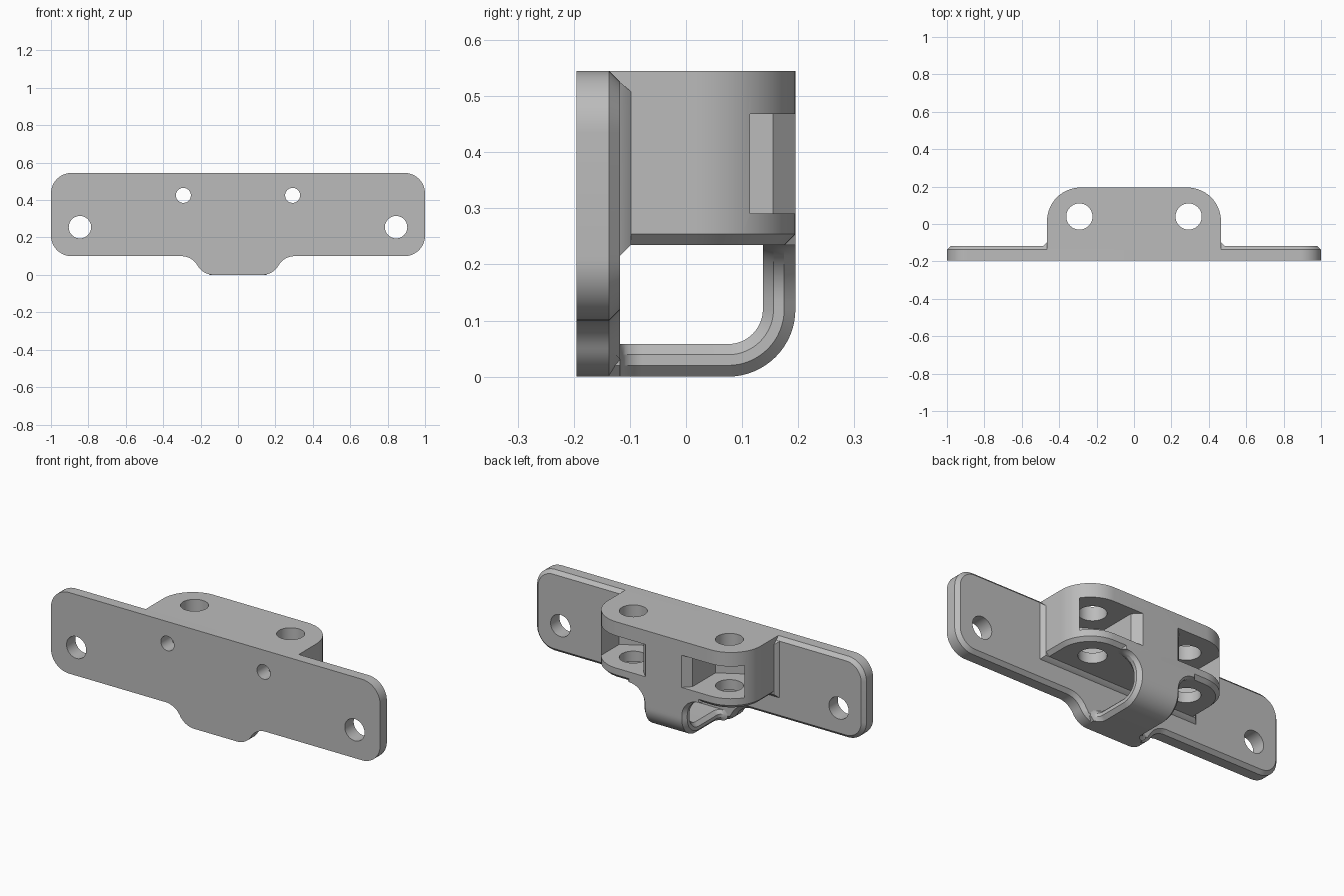
import bpy, bmesh
from math import sin, cos, radians, sqrt
from mathutils import Vector

cube = bpy.data.objects.get("Cube")
if cube:
    bpy.data.objects.remove(cube, do_unlink=True)

grey = bpy.data.materials.new("plain grey")
grey.use_nodes = True
colour = (0.5, 0.5, 0.5, 1)
grey.diffuse_color = colour
grey.node_tree.nodes["Principled BSDF"].inputs["Base Color"].default_value = colour

CHAMFER = 0.019
FRONT, EDGE, BACK = -0.195, -0.137, -0.118   # plate depths
FLOOR, TOP = 0.235, 0.545                    # block heights


def arc(cx, cy, r, start, end, steps=12):
    angles = [radians(start + (end - start) * i / steps) for i in range(steps + 1)]
    return [(cx + r * cos(a), cy + r * sin(a)) for a in angles]


def mirrored(half):
    """Close a right-hand outline with its mirror image."""
    return half + [(-x, v) for x, v in reversed(half)]


def inset(outline, d):
    """Move each side of a counterclockwise outline inwards by d."""
    pts = [Vector(p) for p in outline]
    out = []
    for i, p in enumerate(pts):
        a = (p - pts[i - 1]).normalized()
        b = (pts[(i + 1) % len(pts)] - p).normalized()
        n = Vector((-a.y - b.y, a.x + b.x)).normalized()
        out.append(tuple(p + n * (d / max(0.3, n.dot(Vector((-a.y, a.x)))))))
    return out


def upright(outline, z):
    return [(x, y, z) for x, y in outline]


def facing(outline, y):
    return [(x, y, z) for x, z in outline]


def loft(name, rings):
    """Skin a row of equal rings and cap both ends."""
    bm = bmesh.new()
    rows = [[bm.verts.new(p) for p in ring] for ring in rings]
    n = len(rows[0])
    for low, high in zip(rows, rows[1:]):
        for i in range(n):
            j = (i + 1) % n
            bm.faces.new((low[i], low[j], high[j], high[i]))
    bm.faces.new(rows[0][::-1])
    bm.faces.new(rows[-1])
    bmesh.ops.recalc_face_normals(bm, faces=bm.faces)
    mesh = bpy.data.meshes.new(name)
    bm.to_mesh(mesh)
    bm.free()
    mesh.materials.append(grey)
    obj = bpy.data.objects.new(name, mesh)
    bpy.context.collection.objects.link(obj)
    return obj


def circle(cx, cy, r):
    return arc(cx, cy, r, 0, 360, 40)[:-1]


# Mounting plate with rounded ends and a lower tab
plate_outline = mirrored(
    arc(0.13, 0.1, 0.1, -90, -30) + arc(0.303, 0, 0.1, 150, 90)
    + arc(0.89, 0.21, 0.11, -90, 0) + arc(0.89, 0.435, 0.11, 0, 90))
plate = loft("mounting_plate", [
    facing(plate_outline, FRONT), facing(plate_outline, EDGE),
    facing(inset(plate_outline, CHAMFER), BACK)])

# Block with rounded back corners and a chamfered underside
block_outline = mirrored([(0.465, EDGE)] + arc(0.285, 0.015, 0.18, 0, 90, 16))
block = loft("clamp_block", [
    upright(inset(block_outline, CHAMFER), FLOOR),
    upright(block_outline, FLOOR + CHAMFER), upright(block_outline, TOP)])


# Sloping collar where the block meets the plate
def collar_ring(y, half, low, high):
    return facing([(-half, low), (half, low), (half, high), (-half, high)], y)


collar = loft("joint_collar", [
    collar_ring(BACK - 0.004, 0.487, 0.213, 0.525),
    collar_ring(BACK, 0.485, 0.215, 0.525),
    collar_ring(BACK + 0.02, 0.465, FLOOR, 0.508)])


# Strap looping from the tab up to the block, flared at both ends
def flare(d, r):
    d = min(max(d, 0), r)
    return r - sqrt(r * r - (r - d) ** 2)


def strap_ring(y, z, ny, nz):
    w = 0.13 + flare(y - BACK, 0.04) + flare(FLOOR - z, 0.1)
    side = [(w - CHAMFER, 0), (w, 0.02), (w, 0.039), (w - CHAMFER, 0.058)]
    return [(x, y + ny * t, z + nz * t) for x, t in mirrored(side)]


path = [(EDGE, 0, 0, 1)]
path += [(BACK + 0.04 * i / 8, 0, 0, 1) for i in range(9)]
for step in range(17):
    a = radians(-90 + 90 * step / 16)
    path.append((0.075 + 0.12 * cos(a), 0.12 + 0.12 * sin(a), -cos(a), -sin(a)))
path += [(0.195, 0.135 + 0.1 * sin(radians(9 * i)), -1, 0) for i in range(11)]
path.append((0.195, FLOOR + CHAMFER, -1, 0))
strap = loft("strap_loop", [strap_ring(*p) for p in path])

# Cutters for the bolt holes and nut pockets
plate_cutters, block_cutters = [], []
for s in (-1, 1):
    mount = circle(s * 0.845, 0.255, 0.06)
    pin = circle(s * 0.292, 0.425, 0.04)
    bolt = circle(s * 0.292, 0.04, 0.07)
    pocket = [(s * x, y) for x, y in (
        (0.292, -0.125), (0.435, -0.042), (0.435, 0.25), (0.054, 0.25),
        (0.149, 0.155), (0.149, -0.042))]
    pin_cutter = loft("pin_cutter", [facing(pin, -0.3), facing(pin, 0)])
    plate_cutters += [
        loft("mount_cutter", [facing(mount, -0.3), facing(mount, 0)]), pin_cutter]
    block_cutters += [
        loft("pocket_cutter", [upright(pocket, 0.291), upright(pocket, 0.468)]),
        loft("bolt_cutter", [upright(bolt, 0.1), upright(bolt, 0.7)]), pin_cutter]

for target, cutters in ((plate, plate_cutters), (block, block_cutters),
                        (collar, block_cutters)):
    for cutter in cutters:
        mod = target.modifiers.new("cut", 'BOOLEAN')
        mod.operation = 'DIFFERENCE'
        mod.solver = 'EXACT'
        mod.object = cutter

# Apply the cuts and drop the cutters
graph = bpy.context.evaluated_depsgraph_get()
for target in (plate, block, collar):
    mesh = bpy.data.meshes.new_from_object(target.evaluated_get(graph))
    target.modifiers.clear()
    target.data = mesh
for cutter in set(plate_cutters + block_cutters):
    bpy.data.objects.remove(cutter, do_unlink=True)

# Smooth the curved faces
bpy.ops.object.select_all(action='DESELECT')
for part in (plate, block, collar, strap):
    part.select_set(True)
bpy.context.view_layer.objects.active = plate
bpy.ops.object.shade_smooth_by_angle(angle=radians(25))
